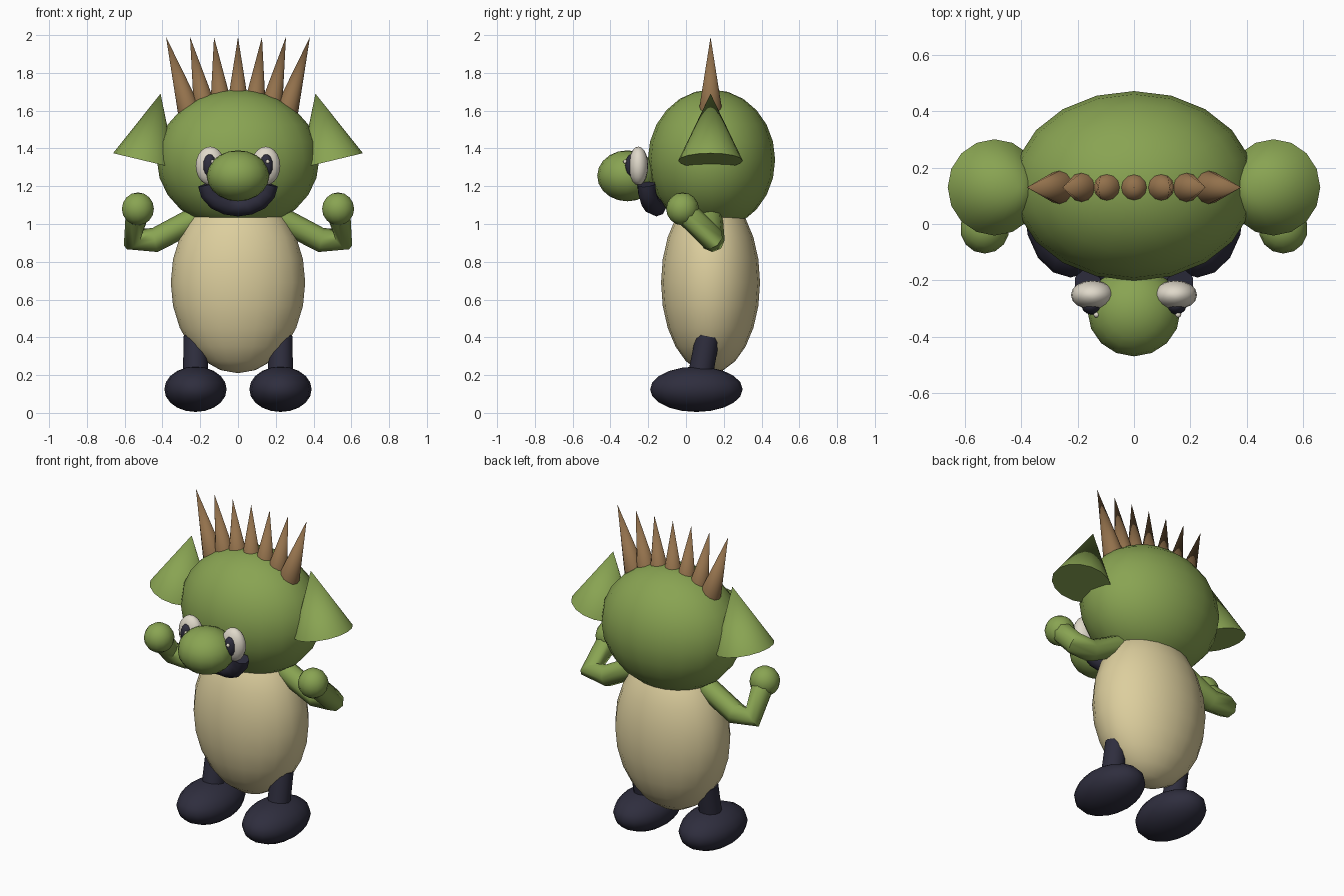
import bpy, math
from mathutils import Vector

if "Cube" in bpy.data.objects:
    bpy.data.objects.remove(bpy.data.objects["Cube"])


def material(name, rgb):
    m = bpy.data.materials.new(name)
    m.diffuse_color = (*rgb, 1)
    m.use_nodes = True
    m.node_tree.nodes["Principled BSDF"].inputs["Base Color"].default_value = m.diffuse_color
    return m


GREEN = material("green_skin", (0.25, 0.37, 0.085))
CREAM = material("cream_body", (0.72, 0.62, 0.34))
DARK = material("dark_navy", (0.028, 0.027, 0.048))
BROWN = material("brown_spikes", (0.29, 0.165, 0.072))
WHITE = material("off_white", (0.74, 0.69, 0.59))


def finish(name, mat, angle=60):
    ob = bpy.context.object
    ob.name = name
    ob.data.materials.clear()
    ob.data.materials.append(mat)
    bpy.ops.object.shade_smooth_by_angle(angle=math.radians(angle))
    return ob


def ball(name, loc, radii, mat, seg=20, rings=12):
    bpy.ops.mesh.primitive_uv_sphere_add(segments=seg, ring_count=rings, radius=1, location=loc)
    bpy.context.object.scale = radii
    bpy.ops.object.transform_apply(location=False, rotation=False, scale=True)
    return finish(name, mat)


def cone(name, base, tip, r1, r2, mat, sides=12):
    base, tip = Vector(base), Vector(tip)
    axis = tip - base
    bpy.ops.mesh.primitive_cone_add(vertices=sides, radius1=r1, radius2=r2, depth=axis.length,
                                    location=(base + tip) / 2)
    bpy.context.object.rotation_euler = axis.to_track_quat('Z', 'Y').to_euler()
    return finish(name, mat)


def tube(name, points, radius, mat):
    cu = bpy.data.curves.new(name, 'CURVE')
    cu.dimensions = '3D'
    cu.bevel_depth = radius
    cu.bevel_resolution = 2
    cu.use_fill_caps = True
    sp = cu.splines.new('POLY')
    sp.points.add(len(points) - 1)
    for p, co in zip(sp.points, points):
        p.co = (*co, 1)
    ob = bpy.data.objects.new(name, cu)
    bpy.context.collection.objects.link(ob)
    bpy.ops.object.select_all(action='DESELECT')
    ob.select_set(True)
    bpy.context.view_layer.objects.active = ob
    bpy.ops.object.convert(target='MESH')
    return finish(name, mat)


# Head, body, snout
ball("head", (0, 0.135, 1.34), (0.43, 0.337, 0.372), GREEN)
ball("body", (0, 0.13, 0.69), (0.356, 0.262, 0.48), CREAM)
ball("snout", (0, -0.31, 1.255), (0.165, 0.16, 0.135), GREEN, 16, 10)

# Smiling mouth wrapped under the snout
smile = []
for i in range(9):
    a = math.pi * (1 + i / 8)
    smile.append((0.165 * math.cos(a), -0.155 - 0.055 * abs(math.cos(a)), 1.21 + 0.12 * math.sin(a)))
tube("mouth", smile, 0.05, DARK)

# Row of spikes fanned over the head
for i in range(-3, 4):
    cone("spike", (0.086 * i, 0.13, 1.60), (0.127 * i, 0.13, 1.99), 0.062, 0, BROWN)

for side, s in (("right", 1), ("left", -1)):
    # Ears
    cone(side + "_ear", (0.495 * s, 0.13, 1.335), (0.41 * s, 0.13, 1.69), 0.171, 0, GREEN, 16)
    # Eyes with pupils and highlights
    ball(side + "_eye", (0.147 * s, -0.252, 1.308), (0.077, 0.052, 0.102), WHITE, 16, 10)
    ball(side + "_pupil", (0.15 * s, -0.29, 1.31), (0.036, 0.032, 0.06), DARK, 12, 8)
    ball(side + "_highlight", (0.145 * s + 0.012, -0.322, 1.33), (0.011, 0.011, 0.011), WHITE, 8, 6)
    # Bent arms with round hands
    tube(side + "_arm", [(0.22 * s, 0.13, 1.03), (0.44 * s, 0.14, 0.915),
                         (0.555 * s, 0.14, 0.92), (0.53 * s, 0.0, 1.06)], 0.065, GREEN)
    ball(side + "_hand", (0.53 * s, -0.018, 1.08), (0.087, 0.087, 0.087), GREEN, 14, 8)
    # Legs and feet
    cone(side + "_leg", (0.225 * s, 0.065, 0.14), (0.225 * s, 0.115, 0.405), 0.066, 0.064, DARK)
    ball(side + "_foot", (0.225 * s, 0.055, 0.125), (0.165, 0.245, 0.12), DARK, 16, 10)
